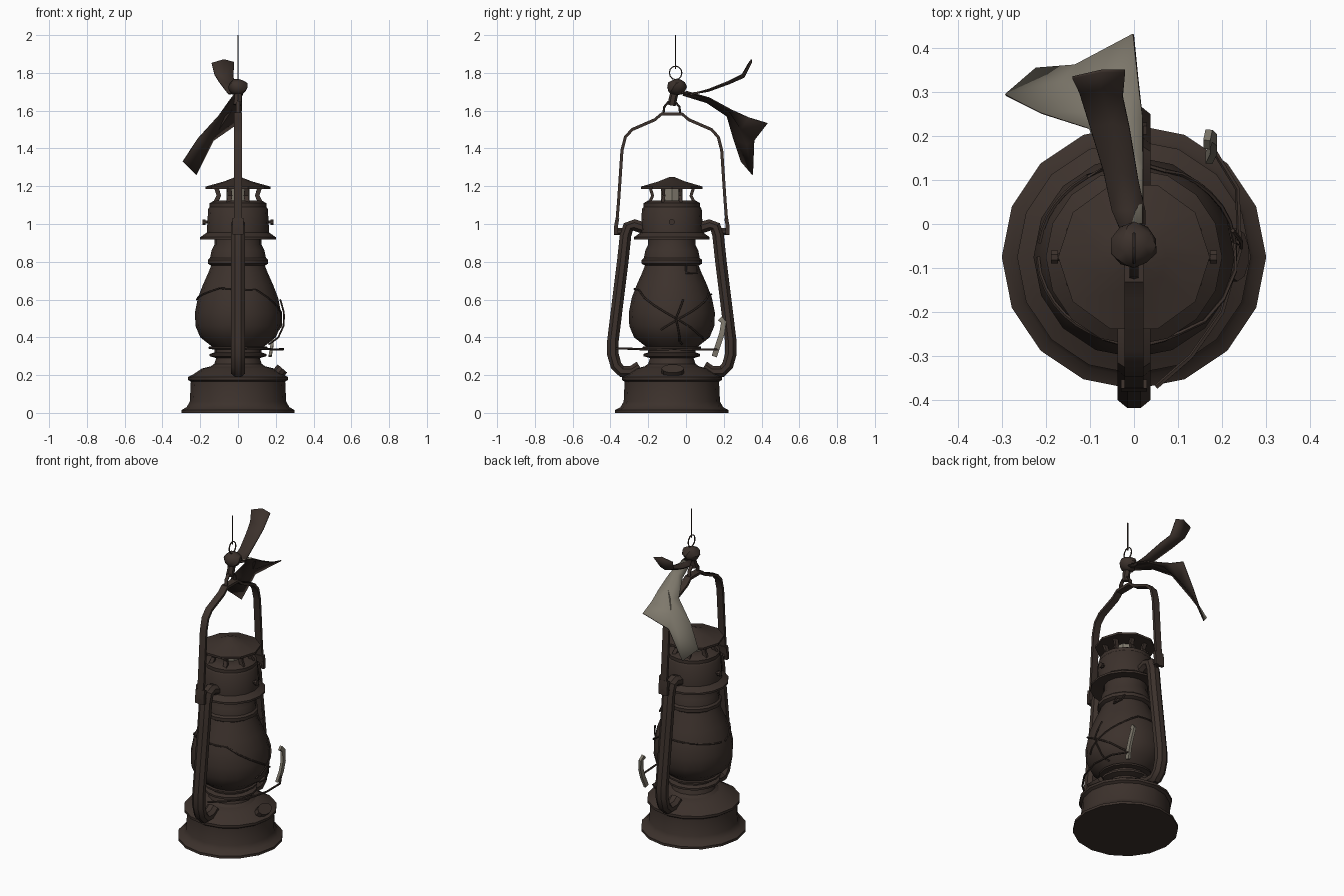
import bpy, bmesh, math, random
from mathutils import Vector
random.seed(3)
CY = -0.075                      # lantern axis in y


def material(name, rgb):
    m = bpy.data.materials.new(name)
    m.diffuse_color = (*rgb, 1)
    return m


BROWN = material("rusty_brown", (0.045, 0.031, 0.025))
PALE = material("pale_cloth", (0.21, 0.19, 0.15))


def finish(name, bm, mats=(BROWN,), fix=True):
    if fix:
        bmesh.ops.recalc_face_normals(bm, faces=bm.faces)
    me = bpy.data.meshes.new(name)
    bm.to_mesh(me)
    bm.free()
    ob = bpy.data.objects.new(name, me)
    bpy.context.collection.objects.link(ob)
    for m in mats:
        me.materials.append(m)
    return ob


def lathe(name, profile, n=16, mat=BROWN):
    """Turn (radius, z) points round the lantern axis, with capped ends."""
    bm = bmesh.new()
    rings = [[bm.verts.new((r * math.cos(2 * math.pi * i / n), CY + r * math.sin(2 * math.pi * i / n), z))
              for i in range(n)] for r, z in profile]
    for a, b in zip(rings, rings[1:]):
        for i in range(n):
            bm.faces.new((a[i], a[(i + 1) % n], b[(i + 1) % n], b[i]))
    bm.faces.new(rings[0])
    bm.faces.new(rings[-1])
    return finish(name, bm, (mat,))


def sweep(name, path, w, t, n=6, closed=False, mat=BROWN):
    """Carry an n-sided section (half sizes w by t) along a path."""
    bm = bmesh.new()
    p = [Vector(q) for q in path]
    rings = []
    for i, q in enumerate(p):
        if closed:
            d = p[(i + 1) % len(p)] - p[i - 1]
        else:
            d = p[min(i + 1, len(p) - 1)] - p[max(i - 1, 0)]
        d.normalize()
        ref = Vector((1, 0, 0)) if abs(d.x) < 0.9 else Vector((0, 0, 1))
        side = (ref - d * ref.dot(d)).normalized()
        up = d.cross(side)
        k = 1.414 if n == 4 else 1
        ang = [2 * math.pi * (j + 0.5) / n for j in range(n)]
        rings.append([bm.verts.new(q + side * w * k * math.cos(a) + up * t * k * math.sin(a)) for a in ang])
    pairs = list(zip(rings, rings[1:])) + ([(rings[-1], rings[0])] if closed else [])
    for a, b in pairs:
        for j in range(n):
            bm.faces.new((a[j], a[(j + 1) % n], b[(j + 1) % n], b[j]))
    if not closed:
        bm.faces.new(rings[0])
        bm.faces.new(rings[-1])
    return finish(name, bm, (mat,))


def cloth(name, rows, mats):
    """Thin two-sided rag from rows of points."""
    bm = bmesh.new()
    vs = [[bm.verts.new(q) for q in r] for r in rows]
    for a, b in zip(vs, vs[1:]):
        for j in range(len(a) - 1):
            bm.faces.new((a[j], b[j], b[j + 1], a[j + 1]))
    bmesh.ops.triangulate(bm, faces=bm.faces)
    ob = finish(name, bm, mats, False)
    s = ob.modifiers.new("thickness", 'SOLIDIFY')
    s.thickness = 0.006
    s.material_offset = len(mats) - 1
    return ob


# Base, burner, globe, hood and chimney cap
GLOBE = [(0.13, 0.345), (0.2, 0.4), (0.225, 0.46), (0.228, 0.53), (0.212, 0.61),
         (0.185, 0.68), (0.158, 0.74), (0.138, 0.79)]
lathe("fuel_tank", [(0.30, 0), (0.30, 0.015), (0.272, 0.03), (0.255, 0.06), (0.25, 0.165), (0.265, 0.175),
                    (0.265, 0.19), (0.235, 0.205), (0.19, 0.235), (0.13, 0.25)])
lathe("burner", [(0.16, 0.235), (0.125, 0.26), (0.115, 0.29), (0.15, 0.3), (0.15, 0.312), (0.125, 0.32),
                 (0.125, 0.335), (0.155, 0.34), (0.155, 0.35), (0.1, 0.355)])
lathe("globe", GLOBE)
lathe("upper_collar", [(0.135, 0.775), (0.16, 0.79), (0.16, 0.81), (0.148, 0.82), (0.14, 0.86),
                       (0.125, 0.89), (0.125, 0.94)])
lathe("hood", [(0.12, 0.93), (0.2, 0.918), (0.2, 0.93), (0.165, 0.955), (0.158, 1.08), (0.15, 1.09),
               (0.15, 1.11), (0.125, 1.125), (0.08, 1.125)])
lathe("chimney", [(0.06, 1.11), (0.06, 1.21)], 10, PALE)
lathe("chimney_cap", [(0.12, 1.185), (0.172, 1.185), (0.172, 1.198), (0.075, 1.225), (0.01, 1.25)], 10)
for i in range(8):
    a = math.pi * (i + 0.5) / 4
    c, s = math.cos(a), math.sin(a)
    sweep("chimney_post", [(0.13 * c, CY + 0.13 * s, 1.11), (0.11 * c, CY + 0.11 * s, 1.15),
                           (0.125 * c, CY + 0.125 * s, 1.195)], 0.012, 0.008, 4)

# Side tubes, pivots and ears, mirrored front to back
TUBE = [(0.17, 0.245), (0.21, 0.22), (0.265, 0.22), (0.295, 0.25), (0.312, 0.31), (0.312, 0.38), (0.285, 0.6),
        (0.26, 0.8), (0.245, 0.94), (0.23, 0.985), (0.2, 0.995), (0.14, 0.975)]
for s, side in ((-1, "front"), (1, "back")):
    sweep(side + "_side_tube", [(0, CY + s * d, z) for d, z in TUBE], 0.04, 0.033, 8)
    sweep(side + "_pivot", [(0, CY + s * 0.23, 0.96), (0, CY + s * 0.305, 0.96)], 0.02, 0.02, 8)
    sweep(side + "_handle_ear", [(0, CY + s * 0.295, 0.945), (0, CY + s * 0.295, 0.99),
                                 (0, CY + s * 0.288, 1.03)], 0.03, 0.01, 4)

# Carrying handle: flat strap bent over the top
half = [(0.295, 0.96), (0.282, 1.12), (0.264, 1.39), (0.246, 1.46), (0.21, 1.5), (0.09, 1.552), (0.055, 1.582)]
sweep("handle", [(0, CY - d, z) for d, z in half] + [(0, CY + d, z) for d, z in reversed(half)], 0.021, 0.008, 4)

# Hanging loop, ring and wire
sweep("handle_loop", [(0, -0.12, 1.58), (0, -0.115, 1.62), (0, -0.095, 1.645), (0, -0.055, 1.645),
                      (0, -0.035, 1.62), (0, -0.03, 1.58)], 0.012, 0.006, 6)
sweep("knot_tail", [(-0.005, -0.075, 1.63), (0, -0.07, 1.66), (0, -0.06, 1.7)], 0.022, 0.022, 6)
sweep("hanging_ring", [(0, -0.055 + 0.033 * math.cos(k * math.pi / 6), 1.8 + 0.036 * math.sin(k * math.pi / 6))
                       for k in range(12)], 0.004, 0.003, 6, True)
sweep("hanging_wire", [(0, -0.055, 1.82), (0, -0.055, 2.0)], 0.003, 0.003, 6)

# Knot and two windblown rag tails
bm = bmesh.new()
bmesh.ops.create_icosphere(bm, subdivisions=2, radius=1)
for v in bm.verts:
    k = random.uniform(0.9, 1.08)
    v.co = Vector((v.co.x * 0.052 * k, -0.05 + v.co.y * 0.052 * k, 1.725 + v.co.z * 0.045 * k))
finish("rag_knot", bm)
cloth("upper_rag_tail", [
    [(-0.025, -0.03, 1.70), (0.0, -0.03, 1.69), (0.025, -0.03, 1.70)],
    [(-0.05, 0.03, 1.685), (-0.01, 0.03, 1.69), (0.025, 0.03, 1.68)],
    [(-0.07, 0.12, 1.71), (-0.03, 0.12, 1.70), (0.01, 0.1, 1.70)],
    [(-0.10, 0.22, 1.75), (-0.05, 0.23, 1.74), (-0.01, 0.22, 1.75)],
    [(-0.125, 0.3, 1.79), (-0.075, 0.31, 1.775), (-0.025, 0.29, 1.775)],
    [(-0.14, 0.335, 1.85), (-0.075, 0.35, 1.87), (-0.02, 0.35, 1.855)]], (BROWN,))
cloth("lower_rag_tail", [
    [(-0.02, -0.02, 1.68), (-0.005, 0.0, 1.69), (0.01, 0.0, 1.695), (0.02, 0.0, 1.70)],
    [(-0.05, 0.11, 1.64), (-0.025, 0.12, 1.66), (0.0, 0.12, 1.665), (0.02, 0.13, 1.66)],
    [(-0.10, 0.215, 1.57), (-0.07, 0.25, 1.57), (-0.03, 0.22, 1.605), (0.02, 0.24, 1.60)],
    [(-0.21, 0.25, 1.45), (-0.16, 0.32, 1.42), (-0.10, 0.29, 1.5), (0.01, 0.33, 1.56)],
    [(-0.29, 0.29, 1.33), (-0.22, 0.35, 1.26), (-0.13, 0.36, 1.44), (0.0, 0.43, 1.53)]], (BROWN, PALE))


# Guard wires wrapped round the globe: (angle in degrees, height)
def globe_radius(z):
    for (r0, z0), (r1, z1) in zip(GLOBE, GLOBE[1:]):
        if z <= z1:
            return r0 + (r1 - r0) * (z - z0) / (z1 - z0)
    return GLOBE[-1][0]


def wrap(name, keys, gap):
    pts = []
    for (a0, z0), (a1, z1) in zip(keys, keys[1:]):
        for k in range(6):
            a, z = math.radians(a0 + (a1 - a0) * k / 6), z0 + (z1 - z0) * k / 6
            r = globe_radius(z) + gap
            pts.append((r * math.cos(a), CY + r * math.sin(a), z))
    sweep(name, pts, 0.005, 0.005, 5)


wrap("guard_wire", [(-180, 0.6), (-120, 0.66), (-60, 0.65), (45, 0.41), (60, 0.39)], 0.004)
wrap("crossing_guard_wire", [(-15, 0.44), (10, 0.5), (70, 0.63), (130, 0.62), (180, 0.6)], 0.004)
wrap("loose_wire", [(15, 0.6), (5, 0.5), (12, 0.38), (20, 0.36)], 0.018)
sweep("lower_guard_wire", [(0.18, 0.17, 0.335), (0.235, 0.08, 0.335), (0.24, -0.06, 0.338), (0.2, -0.2, 0.335),
                           (0.13, -0.3, 0.34), (0.05, -0.37, 0.34)], 0.006, 0.006, 5)
sweep("lift_lever", [(0.17, 0.15, 0.3), (0.18, 0.17, 0.36), (0.18, 0.19, 0.42), (0.17, 0.2, 0.48),
                     (0.165, 0.18, 0.5)], 0.008, 0.014, 4, mat=PALE)
sweep("catch", [(0.13, 0.0, 0.78), (0.15, 0.0, 0.74), (0.14, 0.06, 0.74), (0.12, 0.06, 0.78)], 0.006, 0.006, 5)

# Filler cap on the tank and hood screws
sweep("filler_cap_neck", [(0.2, CY, 0.19), (0.215, CY, 0.215)], 0.035, 0.035, 8)
sweep("filler_cap", [(0.205, CY + 0.005, 0.2), (0.235, CY + 0.005, 0.235)], 0.035, 0.06, 10)
for s, side in ((-1, "left"), (1, "right")):
    sweep(side + "_hood_screw", [(s * 0.14, CY, 1.01), (s * 0.175, CY, 1.01)], 0.009, 0.009, 6)
    sweep(side + "_hood_screw_head", [(s * 0.172, CY, 1.01), (s * 0.188, CY, 1.01)], 0.016, 0.016, 8)

# Smooth shading with sharp edges kept
for ob in bpy.context.collection.objects:
    ob.select_set(True)
    bpy.context.view_layer.objects.active = ob
bpy.ops.object.shade_smooth_by_angle(angle=math.radians(35))
